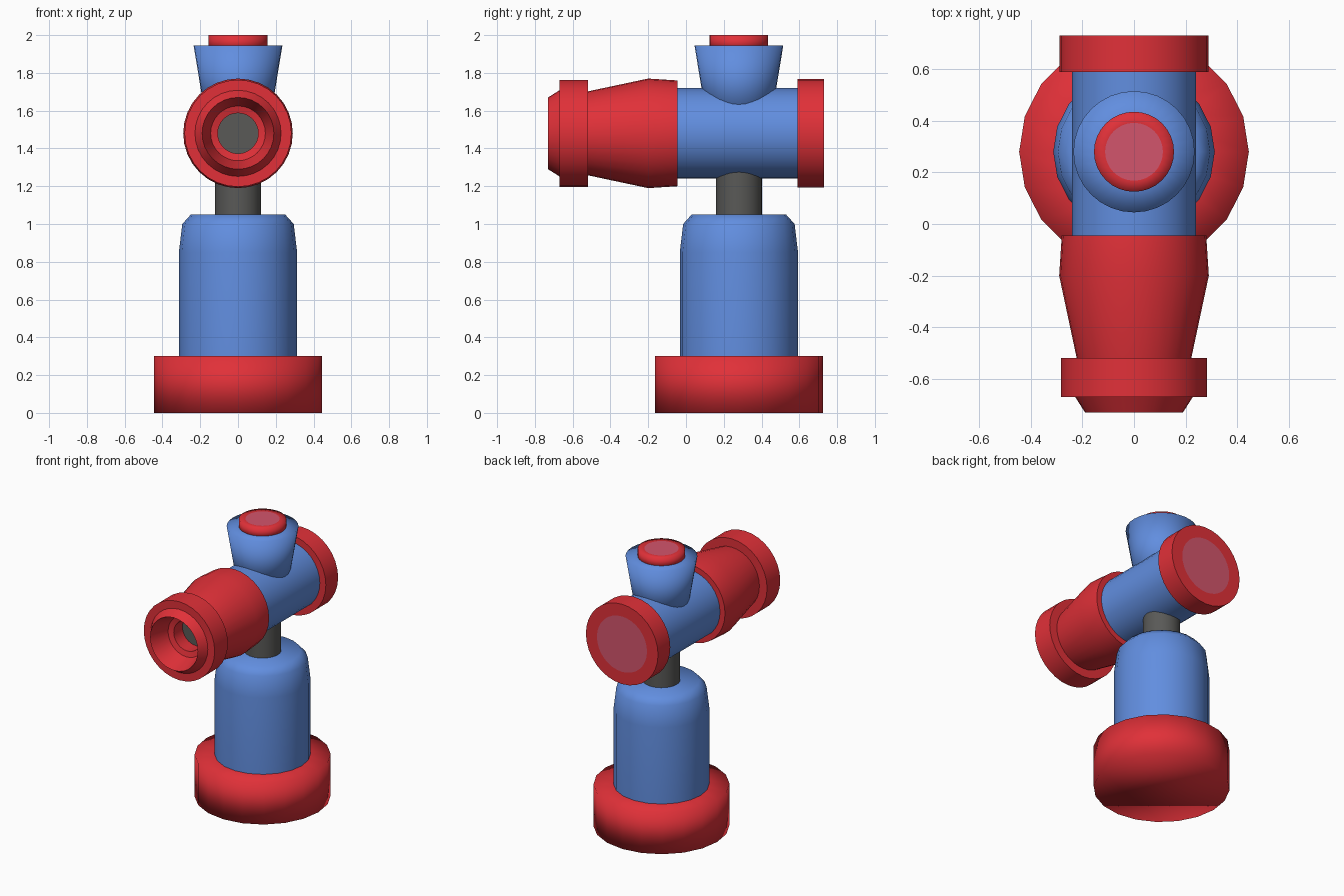
import bpy
import bmesh
import math
from mathutils import Matrix

cube = bpy.data.objects.get("Cube")
if cube:
    bpy.data.objects.remove(cube, do_unlink=True)


def make_material(name, rgb):
    mat = bpy.data.materials.new(name)
    mat.use_nodes = True
    mat.diffuse_color = (*rgb, 1)
    mat.node_tree.nodes["Principled BSDF"].inputs["Base Color"].default_value = (*rgb, 1)
    return mat


RED = make_material("red", (0.75, 0.03, 0.04))
BLUE = make_material("blue", (0.12, 0.27, 0.74))
GREY = make_material("dark grey", (0.1, 0.1, 0.095))
PINK = make_material("pink", (0.65, 0.09, 0.15))

POST_Y = 0.28    # upright axis
BARREL_Z = 1.48  # horizontal axis
UPRIGHT = Matrix.Translation((0, POST_Y, 0))
# local z runs along +y, from the nozzle to the back
ALONG = Matrix.Translation((0, 0, BARREL_Z)) @ Matrix.Rotation(-math.pi / 2, 4, "X")


def lathe(name, profile, place, material, sides=32, angle=35, end_material=None):
    """Spin (radius, height) points; radius 0 closes to a point, and the
    last band takes end_material."""
    bm = bmesh.new()
    rings = []
    for radius, height in profile:
        if radius == 0:
            rings.append([bm.verts.new((0, 0, height))] * sides)
            continue
        rings.append([bm.verts.new((radius * math.cos(t), radius * math.sin(t), height))
                      for t in (math.tau * i / sides for i in range(sides))])
    last = len(rings) - 2
    for band, (low, high) in enumerate(zip(rings, rings[1:])):
        for i in range(sides):
            j = (i + 1) % sides
            corners = list(dict.fromkeys((low[i], low[j], high[j], high[i])))
            face = bm.faces.new(corners)
            face.material_index = int(band == last and end_material is not None)
    for ring, radius in ((rings[0], profile[0][0]), (rings[-1], profile[-1][0])):
        if radius > 0:
            bm.faces.new(ring)
    bmesh.ops.recalc_face_normals(bm, faces=bm.faces)
    bm.transform(place)
    mesh = bpy.data.meshes.new(name)
    bm.to_mesh(mesh)
    bm.free()
    mesh.materials.append(material)
    if end_material:
        mesh.materials.append(end_material)
    obj = bpy.data.objects.new(name, mesh)
    bpy.context.collection.objects.link(obj)
    bpy.ops.object.select_all(action="DESELECT")
    obj.select_set(True)
    bpy.context.view_layer.objects.active = obj
    bpy.ops.object.shade_smooth_by_angle(angle=math.radians(angle))
    return obj


# Upright stand
lathe("base", [(0.445, 0), (0.445, 0.3), (0.25, 0.3)], UPRIGHT, RED, 20, 120)
lathe("body", [(0.313, 0.28), (0.313, 0.85), (0.295, 1.0), (0.25, 1.05)],
      UPRIGHT, BLUE, 20, 60)
lathe("neck", [(0.122, 1.0), (0.122, 1.35)], UPRIGHT, GREY)

# Horizontal barrel with its rear cap
lathe("barrel", [(0.24, -0.1), (0.24, 0.62)], ALONG, BLUE)
lathe("rear_cap", [(0.2, 0.59), (0.288, 0.59), (0.288, 0.73), (0.2, 0.73), (0, 0.73)],
      ALONG, RED, end_material=PINK)

# Tapered nozzle: outside, front ring, lip, then the hollow funnel
lathe("nozzle", [(0, -0.045), (0.28, -0.045), (0.29, -0.2), (0.222, -0.52),
                 (0.283, -0.52), (0.283, -0.67), (0.228, -0.67), (0.19, -0.73),
                 (0.145, -0.59), (0.107, -0.58), (0.107, -0.48), (0, -0.48)],
      ALONG, RED, end_material=GREY)

# Top funnel and button
lathe("top_funnel", [(0.17, 1.55), (0.235, 1.945), (0.12, 1.945)],
      UPRIGHT, BLUE, 32, 110)
lathe("button", [(0.155, 1.92), (0.155, 2.0), (0.112, 2.0), (0, 2.0)],
      UPRIGHT, RED, 32, 100, end_material=PINK)
